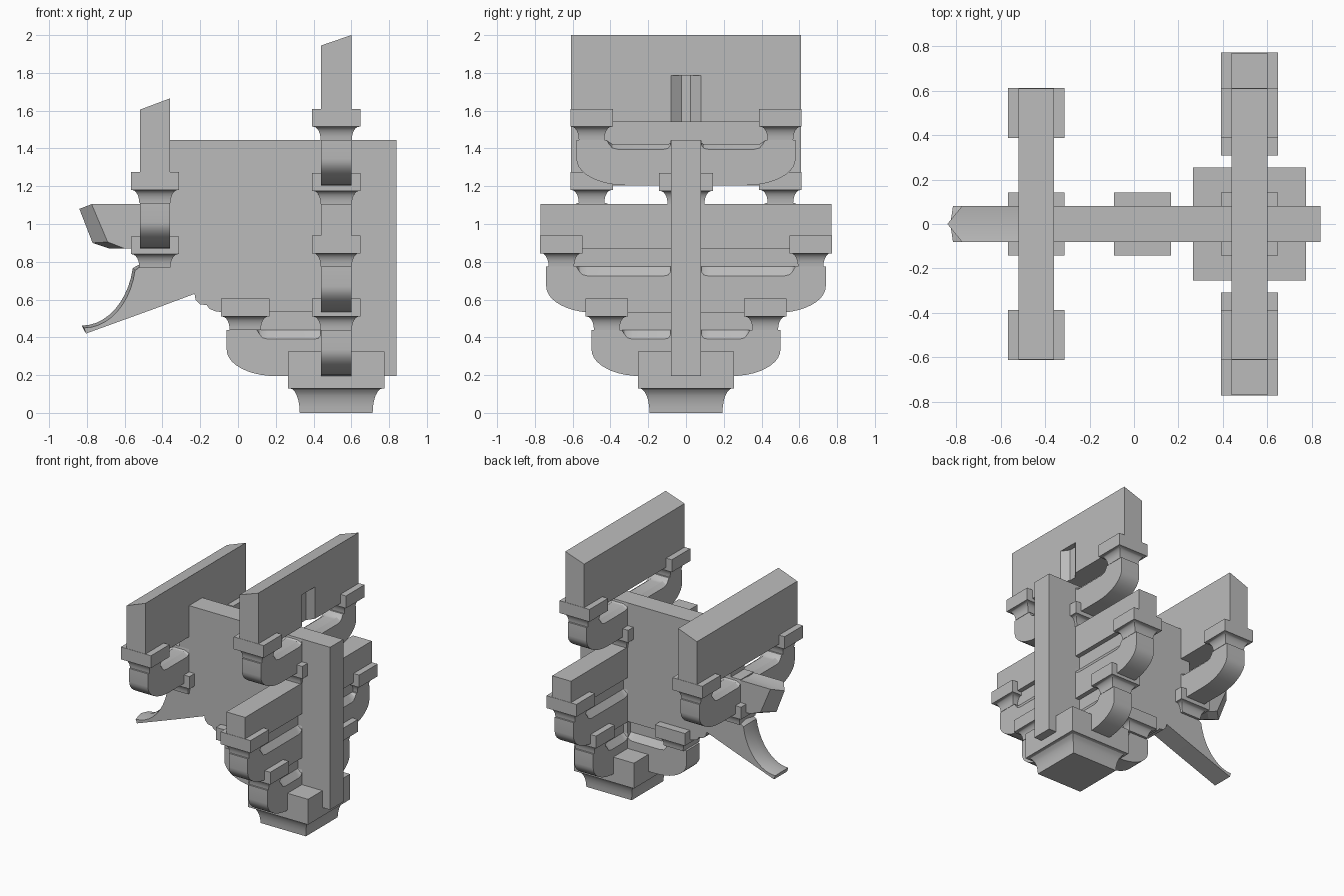
import bpy, bmesh, math
from mathutils import Vector

if "Cube" in bpy.data.objects:
    bpy.data.objects.remove(bpy.data.objects["Cube"], do_unlink=True)

TIMBER = bpy.data.materials.new("plain grey timber")
TIMBER.use_nodes = True
TIMBER.diffuse_color = (0.5, 0.5, 0.5, 1)
TIMBER.node_tree.nodes["Principled BSDF"].inputs["Base Color"].default_value = (0.5, 0.5, 0.5, 1)
parts = []


def loft(name, rings):
    """Skin a list of equal-length point rings and cap both ends."""
    bm = bmesh.new()
    vs = [[bm.verts.new(p) for p in ring] for ring in rings]
    n = len(vs[0])
    for a, b in zip(vs, vs[1:]):
        for i in range(n):
            j = (i + 1) % n
            bm.faces.new((a[i], a[j], b[j], b[i]))
    bm.faces.new(vs[0])
    bm.faces.new(vs[-1][::-1])
    bmesh.ops.recalc_face_normals(bm, faces=bm.faces)
    mesh = bpy.data.meshes.new(name)
    bm.to_mesh(mesh)
    bm.free()
    mesh.materials.append(TIMBER)
    ob = bpy.data.objects.new(name, mesh)
    bpy.context.collection.objects.link(ob)
    parts.append(ob)
    return ob


def slab(name, outline, half):
    """Extrude an x-z outline across y."""
    return loft(name, [[(x, y, z) for x, z in outline] for y in (-half, half)])


def ridged(name, side, middle, half=0.08):
    """Slab whose middle section differs from its two sides."""
    return loft(name, [[(x, y, z) for x, z in pts]
                       for y, pts in ((-half, side), (0, middle), (half, side))])


def block(name, x, y, z, sx, sy, flare=0.045, low=0.07, high=0.165):
    """Bearing block: straight cap over a concave flare."""
    steps = [(0, flare)]
    for k in range(1, 7):
        t = math.pi / 2 * k / 6
        steps.append((low * math.sin(t), flare * (0.15 + 0.85 * math.cos(t))))
    steps += [(low, 0), (high, 0)]
    loft(name, [[(x + i * (sx / 2 - d), y + j * (sy / 2 - d), z + h)
                 for i, j in ((-1, -1), (1, -1), (1, 1), (-1, 1))] for h, d in steps])


def arm_outline(length, z0, z1, dip, both):
    """Bow-shaped arm with rounded lower ends and a dipped upper edge."""
    a = length - 0.17
    half = [(0.08, z1), (0.083, z1 - dip * 0.6), (0.095, z1 - dip * 0.9), (0.12, z1 - dip),
            (a - 0.05, z1 - dip), (a - 0.02, z1 - dip * 0.85), (a - 0.005, z1 - dip * 0.5),
            (a + 0.01, z1)]
    half.append((length, z1))
    for k in range(11):
        t = math.pi / 2 * k / 10
        half.append((length - 0.26 * (1 - math.cos(t)), z0 + 0.14 * (1 - math.sin(t))))
    if both:
        return half + [(-u, z) for u, z in reversed(half)]
    return [(0, z1)] + half + [(0, z0)]


def arm(name, x, length, z0, z1, inner_dip, along_y=True):
    """Loft the arm so that the edges of the dips are bevelled."""
    rings = []
    for w, d in ((-0.08, 0.05), (-0.045, inner_dip), (0.045, inner_dip), (0.08, 0.05)):
        pts = arm_outline(length, z0, z1, d, along_y)
        rings.append([(x + w, u, z) if along_y else (x - u, w, z) for u, z in pts])
    loft(name, rings)


def wall(name, x, half_y, z0, z_left, z_right, half_x=0.08):
    """Cross beam, its top sloping along x."""
    outline = [(x - half_x, z0), (x + half_x, z0), (x + half_x, z_right), (x - half_x, z_left)]
    return slab(name, outline, half_y)


MAIN, FRONT = 0.52, -0.44

# Base block under the crossing
block("base_block", MAIN, 0, 0, 0.51, 0.51, flare=0.062, low=0.13, high=0.325)

# Central plate with its scalloped lower edge
slab("central_plate", [(0.84, 0.195), (0.84, 1.445), (FRONT, 1.445), (FRONT, 0.552),
                       (-0.23, 0.63), (-0.225, 0.6), (-0.2, 0.575), (-0.165, 0.57),
                       (-0.15, 0.55), (-0.12, 0.538), (-0.08, 0.533), (0.44, 0.533),
                       (0.44, 0.195)], 0.08)
arm("lengthwise_arm", 0, 0.58, 0.195, 0.44, 0.0, along_y=False)
parts[-1].location.x = MAIN
slab("lengthwise_arm_web", [(-0.04, 0.43), (0.45, 0.43), (0.45, 0.54), (-0.04, 0.54)], 0.045)
block("lengthwise_arm_block", 0.038, 0, 0.44, 0.255, 0.285)

# Beak at the outer end
ridged("beak",
       [(-0.775, 1.105), (-0.69, 0.905), (-0.60, 0.87), (FRONT, 0.87), (FRONT, 1.105)],
       [(-0.84, 1.08), (-0.77, 0.9), (-0.68, 0.87), (FRONT, 0.87), (FRONT, 1.105)])

# Sloping tongue with a ridged, hollowed upper side
curve = []
for k in range(11):
    t = math.pi / 2 * k / 10 * 0.88
    curve.append((-0.815 + 0.275 * math.sin(t), 0.45 + 0.375 * (1 - math.cos(t))))
tail = [(FRONT, 0.83), (FRONT, 0.552), (-0.805, 0.42)]
ridged("tongue", curve + tail,
       [(x - 0.012, z + 0.012) for x, z in curve] + tail)

# Main stack of cross arms: length, bottom, top, bevel depth of the dip
for name, length, z0, z1, dip in (("lower", 0.50, 0.195, 0.44, 0.0),
                                  ("middle", 0.74, 0.53, 0.775, 0.0),
                                  ("upper", 0.58, 1.205, 1.445, 0.025)):
    arm(name + "_cross_arm", MAIN, length, z0, z1, dip)
    for side, s in (("left", 1), ("right", -1)):
        block(f"{name}_{side}_block", MAIN, s * (length - 0.08), z1, 0.255, 0.225)
wall("lower_web", MAIN, 0.42, 0.43, 0.54, 0.54, 0.045)
wall("middle_web", MAIN, 0.66, 0.765, 0.88, 0.88, 0.045)
wall("middle_beam", MAIN, 0.77, 0.87, 1.105, 1.105)
block("upper_centre_block", MAIN, 0, 1.105, 0.255, 0.285)
top_beam = wall("top_beam", MAIN, 0.61, 1.54, 1.945, 2.0)

# Tapered socket in the inner face of the top beam
socket = loft("socket_cutter", [[(0.62, -0.08, z), (0.6, -0.08, z), (0.56, -0.025, z),
                                 (0.56, 0.025, z), (0.6, 0.08, z), (0.62, 0.08, z)]
                                for z in (1.5, 1.785)])
parts.remove(socket)
socket.hide_render = True
socket.hide_set(True)
cut = top_beam.modifiers.new("socket", "BOOLEAN")
cut.operation = "DIFFERENCE"
cut.solver = "EXACT"
cut.object = socket

# Outer stack
block("outer_centre_block", FRONT, 0, 0.77, 0.255, 0.285)
arm("outer_cross_arm", FRONT, 0.58, 0.87, 1.11, 0.025)
for side, s in (("left", 1), ("right", -1)):
    block(f"outer_{side}_block", FRONT, s * 0.5, 1.11, 0.255, 0.225)
wall("outer_beam", FRONT, 0.61, 1.205, 1.605, 1.665)

# Smooth the curves, keep the edges crisp
bpy.ops.object.select_all(action="DESELECT")
for ob in parts:
    ob.select_set(True)
bpy.context.view_layer.objects.active = parts[0]
bpy.ops.object.shade_smooth_by_angle(angle=math.radians(25))
